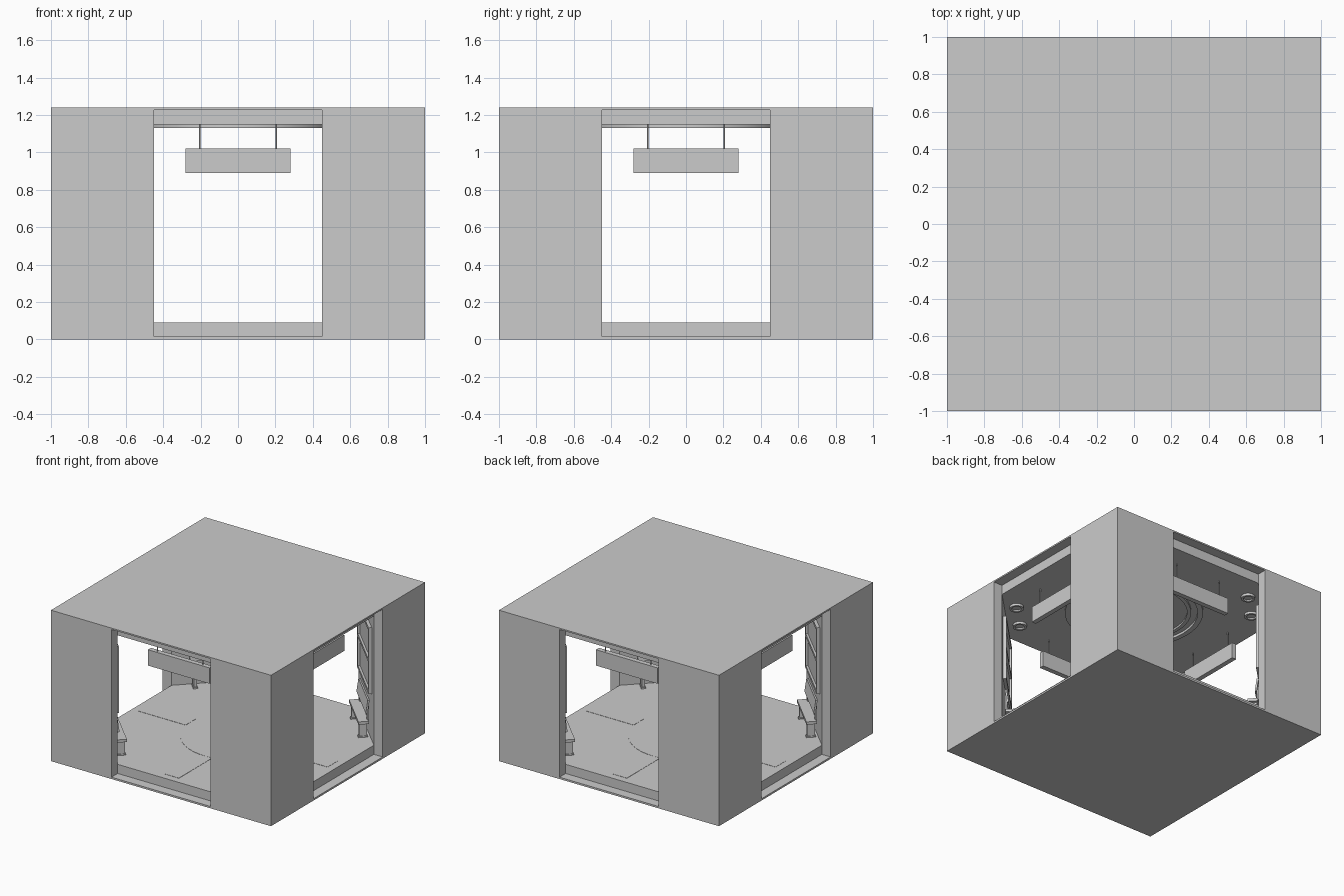
import bpy, bmesh
from math import radians, pi, cos, sin
from mathutils import Matrix

if "Cube" in bpy.data.objects:
    bpy.data.objects.remove(bpy.data.objects["Cube"])


def make(name, bm, angle=0.0):
    bm.transform(Matrix.Rotation(angle, 4, 'Z'))
    bmesh.ops.recalc_face_normals(bm, faces=bm.faces)
    me = bpy.data.meshes.new(name)
    bm.to_mesh(me)
    bm.free()
    ob = bpy.data.objects.new(name, me)
    bpy.context.collection.objects.link(ob)
    return ob


def box(name, x, y, z, angle=0.0, tilt=0.0):
    # x, y, z are (low, high) ranges; tilt leans the box about its own x axis
    bm = bmesh.new()
    size = [b - a for a, b in (x, y, z)]
    mid = [(a + b) / 2 for a, b in (x, y, z)]
    bmesh.ops.create_cube(bm, size=1, matrix=Matrix.Translation(mid)
                          @ Matrix.Rotation(tilt, 4, 'X') @ Matrix.Diagonal((*size, 1)))
    return make(name, bm, angle)


def prism(name, pts, z0, z1, angle=0.0):
    bm = bmesh.new()
    face = bm.faces.new([bm.verts.new((x, y, z0)) for x, y in pts])
    top = bmesh.ops.extrude_face_region(bm, geom=[face])['geom']
    bmesh.ops.translate(bm, vec=(0, 0, z1 - z0),
                        verts=[v for v in top if isinstance(v, bmesh.types.BMVert)])
    return make(name, bm, angle)


def ring(name, centre, r_in, r_out, z0, z1, n, angle=0.0):
    bm = bmesh.new()
    profile = [(r_in, z0), (r_out, z0), (r_out, z1), (r_in, z1)]
    rows = [[bm.verts.new((centre[0] + r * cos(2 * pi * i / n),
                           centre[1] + r * sin(2 * pi * i / n), z)) for r, z in profile]
            for i in range(n)]
    for i in range(n):
        a, b = rows[i], rows[(i + 1) % n]
        for j in range(4):
            k = (j + 1) % 4
            bm.faces.new((a[j], b[j], b[k], a[k]))
    return make(name, bm, angle)


def rod(name, centre, r, z0, z1, n=12, angle=0.0):
    pts = [(centre[0] + r * cos(2 * pi * i / n), centre[1] + r * sin(2 * pi * i / n))
           for i in range(n)]
    return prism(name, pts, z0, z1, angle)


W, D = 0.45, 0.92          # half opening width, inner wall distance
FLOOR, CEIL = 0.09, 1.15
DIAG = (W + D) / 2 ** 0.5  # distance of the angled corner walls

# Outer plates and the inner octagonal floor and ceiling
octagon = [(D, -W), (D, W), (W, D), (-W, D), (-D, W), (-D, -W), (-W, -D), (W, -D)]
box("base_plate", (-1, 1), (-1, 1), (0, 0.015))
box("roof_plate", (-1, 1), (-1, 1), (1.228, 1.24))
prism("floor_slab", octagon, 0.015, FLOOR)
prism("ceiling_slab", octagon, CEIL, 1.228)

# Floor inlay disc and ceiling rings
rod("floor_disc", (0, 0), 0.43, FLOOR, FLOOR + 0.002, 48)
ring("ceiling_ring_outer", (0, 0), 0.48, 0.52, 1.13, CEIL, 48)
ring("ceiling_ring_inner", (0, 0), 0.40, 0.43, 1.135, CEIL, 48)

for k in range(4):
    side = k * pi / 2
    # Solid corner block with angled inner wall
    prism("corner_block", [(1, W), (1, 1), (W, 1), (W, D), (D, W)], 0.015, 1.228, side)

    # Floor strip leading to each doorway
    box("floor_strip", (-0.065, 0.065), (0.43, 0.86), (FLOOR, FLOOR + 0.002), side)

    # Hanging sign with two rods
    box("hanging_sign", (-0.28, 0.28), (0.73, 0.77), (0.89, 1.02), side)
    for s in (-1, 1):
        rod("sign_rod", (s * 0.205, 0.75), 0.004, 1.02, CEIL, 8, side)

    # Bench against the angled wall
    c = side + pi / 4
    box("bench_seat", (-0.20, 0.20), (0.875, 0.955), (0.205, 0.228), c)
    box("bench_back", (-0.20, 0.20), (0.938, 0.952), (0.29, 0.40), c, radians(-8))
    box("bench_rail", (-0.16, 0.16), (0.908, 0.922), (0.19, 0.205), c)
    for s in (-1, 1):
        t = s * 0.165
        box("bench_leg", (t - 0.012, t + 0.012), (0.885, 0.945), (FLOOR, 0.205), c)
        box("bench_foot", (t - 0.018, t + 0.018), (0.878, 0.952), (FLOOR, FLOOR + 0.01), c)
        box("back_support", (t - 0.01, t + 0.01), (0.945, 0.96), (0.21, 0.38), c)

    # Framed panel on the angled wall
    box("wall_panel", (-0.22, 0.22), (DIAG - 0.008, DIAG + 0.005), (0.48, 1.0), c)
    for z in (0.47, 0.73, 0.99):
        box("panel_rail", (-0.24, 0.24), (DIAG - 0.025, DIAG + 0.005), (z, z + 0.025), c)
    for s in (-1, 1):
        t = s * 0.23
        box("panel_stile", (t - 0.012, t + 0.012), (DIAG - 0.025, DIAG + 0.005),
            (0.47, 1.015), c)

    # Pair of ceiling downlights above the bench
    for s in (-1, 1):
        p = (s * 0.137, 0.875)
        ring("downlight_rim", p, 0.036, 0.053, 1.13, CEIL, 24, c)
        rod("downlight_lens", p, 0.036, 1.142, CEIL, 24, c)

# Smooth the round parts only
for ob in bpy.data.objects:
    if any(w in ob.name for w in ("ring", "rod", "downlight")):
        bpy.ops.object.select_all(action='DESELECT')
        ob.select_set(True)
        bpy.context.view_layer.objects.active = ob
        bpy.ops.object.shade_smooth_by_angle(angle=radians(50))
